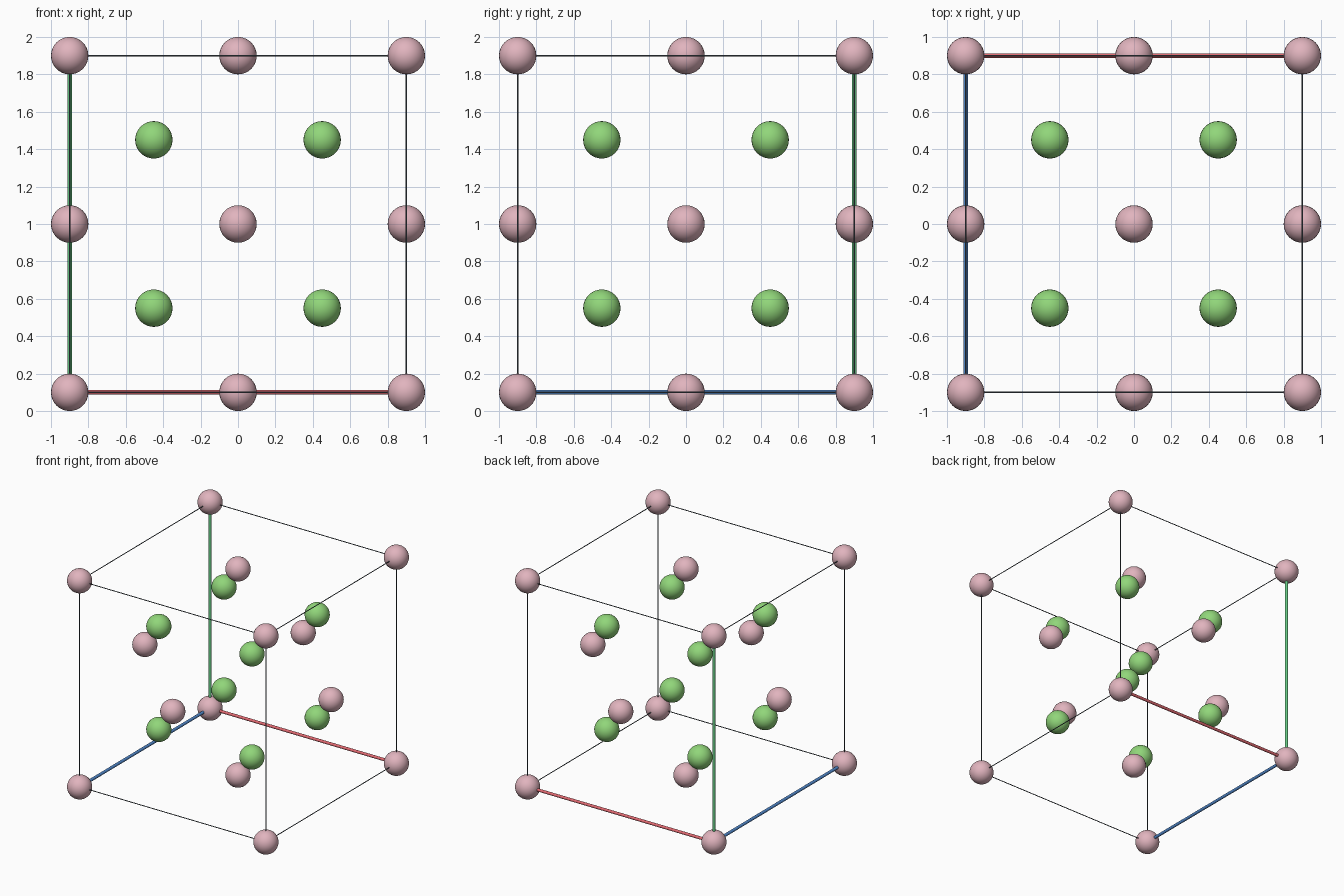
import bpy
from itertools import product
from mathutils import Vector

if "Cube" in bpy.data.objects:
    bpy.data.objects.remove(bpy.data.objects["Cube"])

H = 0.9                      # half edge of the cubic cell
CENTRE = Vector((0, 0, 1))


def material(name, rgb):
    m = bpy.data.materials.new(name)
    lin = [((c / 255 + 0.055) / 1.055) ** 2.4 for c in rgb]
    m.diffuse_color = (*lin, 1)
    m.use_nodes = True
    m.node_tree.nodes["Principled BSDF"].inputs["Base Color"].default_value = m.diffuse_color
    return m


PINK = material("dusty_pink", (225, 180, 190))
LEAF = material("leaf_green", (145, 214, 122))
SLATE = material("slate_grey", (80, 92, 100))
RED = material("axis_red", (226, 106, 114))
GREEN = material("axis_green", (102, 200, 132))
BLUE = material("axis_blue", (84, 140, 208))


def finish(name, mat):
    ob = bpy.context.object
    ob.name = name
    ob.data.materials.append(mat)
    bpy.ops.object.shade_smooth_by_angle()


def ball(name, p, mat):
    bpy.ops.mesh.primitive_uv_sphere_add(segments=32, ring_count=16, radius=0.1,
                                         location=CENTRE + Vector(p))
    finish(name, mat)


def rod(name, a, b, radius, mat):
    a, b = Vector(a), Vector(b)
    d = b - a
    bpy.ops.mesh.primitive_cylinder_add(
        vertices=16, radius=radius, depth=d.length, location=CENTRE + (a + b) / 2,
        rotation=d.to_track_quat('Z', 'Y').to_euler())
    finish(name, mat)


# Corner balls and inner balls
for s in product((-1, 1), repeat=3):
    ball("corner_ball", [H * c for c in s], PINK)
    ball("inner_ball", [H / 2 * c for c in s], LEAF)

# Balls at the face centres
for axis in range(3):
    for side in (-H, H):
        p = [0, 0, 0]
        p[axis] = side
        ball("face_ball", p, PINK)

# Cell edges: three thick coloured axes meet at the back left bottom corner
origin = (-H, H, -H)
axes = (("red_axis", RED), ("blue_axis", BLUE), ("green_axis", GREEN))
for axis in range(3):
    u, v = [i for i in range(3) if i != axis]
    for su, sv in product((-H, H), repeat=2):
        a = [0, 0, 0]
        a[u], a[v] = su, sv
        b = list(a)
        a[axis], b[axis] = -H, H
        if su == origin[u] and sv == origin[v]:
            rod(axes[axis][0], a, b, 0.0125, axes[axis][1])
        else:
            rod("cell_edge", a, b, 0.0035, SLATE)
